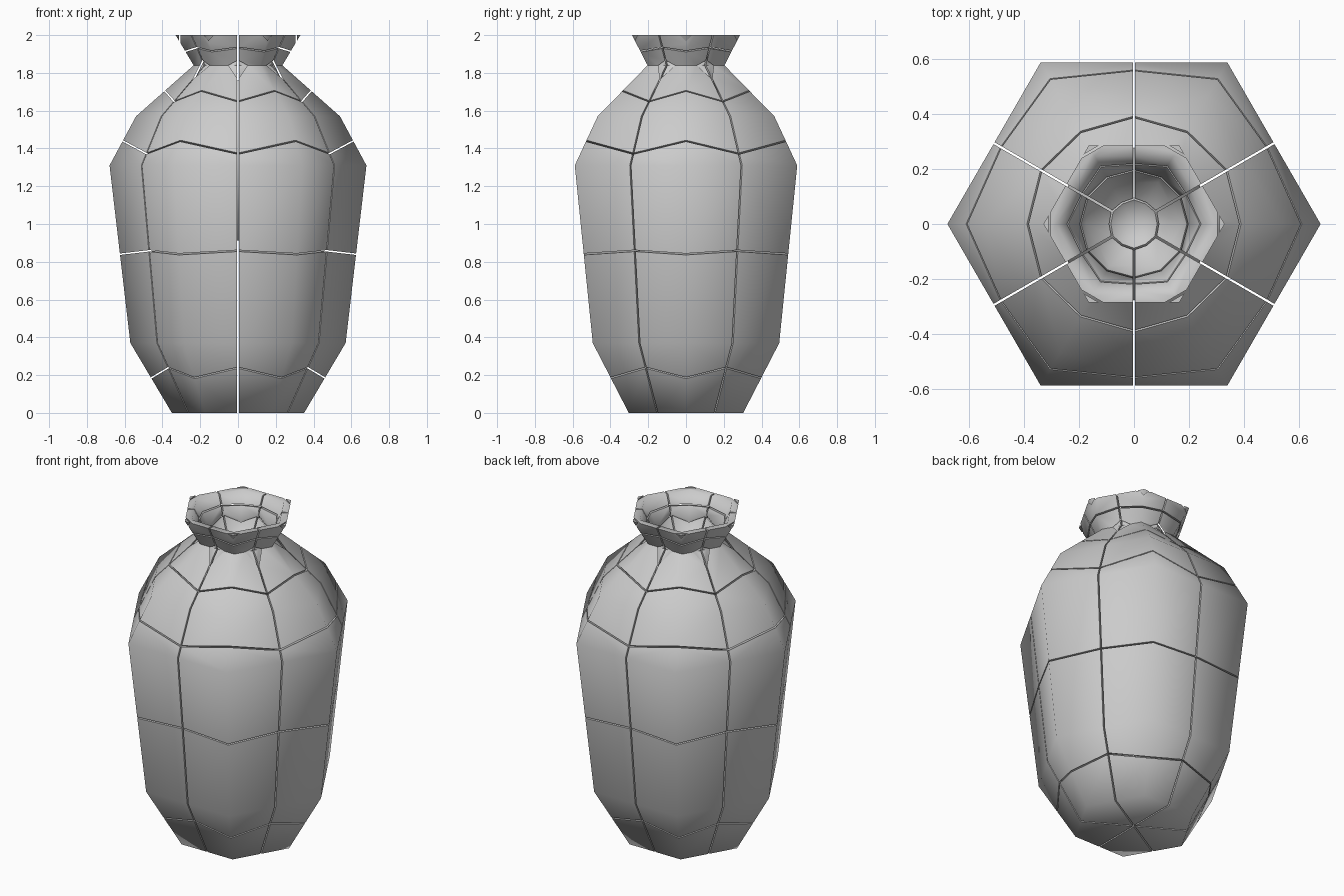
import bpy, bmesh
from math import radians, cos, sin, pi
from mathutils import Vector

if "Cube" in bpy.data.objects:
    bpy.data.objects.remove(bpy.data.objects["Cube"])

SIDES = 6
GAP = 0.004      # half width of the cracks

# Profile of the hexagonal vase: (ring name, corner radius, height)
RINGS = [("foot", 0.35, 0.0), ("lower_body", 0.57, 0.37), ("upper_body", 0.68, 1.31),
         ("shoulder", 0.54, 1.57), ("neck", 0.235, 1.84), ("rim_outer", 0.33, 2.0),
         ("rim_inner", 0.285, 2.0), ("mouth", 0.175, 1.81)]
MOUTH_FLOOR = Vector((0, 0, 1.69))


def ring_points(r, z):
    return [Vector((r * cos(2 * pi * i / SIDES), r * sin(2 * pi * i / SIDES), z))
            for i in range(SIDES)]


def to_object(bm, name):
    bmesh.ops.recalc_face_normals(bm, faces=bm.faces)
    me = bpy.data.meshes.new(name)
    bm.to_mesh(me)
    bm.free()
    ob = bpy.data.objects.new(name, me)
    bpy.context.collection.objects.link(ob)
    return ob


# Solid vase used as the volume to be broken up
bm = bmesh.new()
loops = [[bm.verts.new(p) for p in ring_points(r, z)] for _, r, z in RINGS]
for a, b in zip(loops, loops[1:]):
    for i in range(SIDES):
        j = (i + 1) % SIDES
        bm.faces.new((a[i], a[j], b[j], b[i]))
bm.faces.new(loops[0])
tip = bm.verts.new(MOUTH_FLOOR)
for i in range(SIDES):
    bm.faces.new((loops[-1][i], loops[-1][(i + 1) % SIDES], tip))
solid = to_object(bm, "vase_solid")
solid.hide_render = True

# One shard around every corner of the vase
seeds = [(f"{name}_shard_{i + 1}", p) for name, r, z in RINGS
         for i, p in enumerate(ring_points(r, z))]
seeds.append(("mouth_floor_shard", MOUTH_FLOOR))


def shard_cell(name, p):
    """Convex block holding everything nearer to p than to any other seed."""
    bm = bmesh.new()
    bmesh.ops.create_cube(bm, size=5)
    others = sorted((q for n, q in seeds if n != name), key=lambda q: (q - p).length)
    for q in others:
        d = (q - p).normalized()
        bmesh.ops.bisect_plane(bm, geom=bm.verts[:] + bm.edges[:] + bm.faces[:], dist=1e-6,
                               plane_co=(p + q) / 2 - d * GAP, plane_no=d, clear_outer=True)
        rim = [e for e in bm.edges if e.is_boundary]
        if rim:
            bmesh.ops.holes_fill(bm, edges=rim, sides=0)
    return to_object(bm, name)


shards = []
for name, p in seeds:
    ob = shard_cell(name, p)
    mod = ob.modifiers.new("fit_to_vase", 'BOOLEAN')
    mod.operation = 'INTERSECT'
    mod.solver = 'EXACT'
    mod.object = solid
    shards.append(ob)

# Bake the cuts and shade each shard smooth across the vase surface
dg = bpy.context.evaluated_depsgraph_get()
baked = [bpy.data.meshes.new_from_object(ob.evaluated_get(dg)) for ob in shards]
bpy.ops.object.select_all(action='DESELECT')
for ob, me in zip(shards, baked):
    ob.modifiers.clear()
    ob.data = me
    ob.select_set(True)
bpy.data.objects.remove(solid)
bpy.context.view_layer.objects.active = shards[0]
bpy.ops.object.shade_smooth_by_angle(angle=radians(65))
